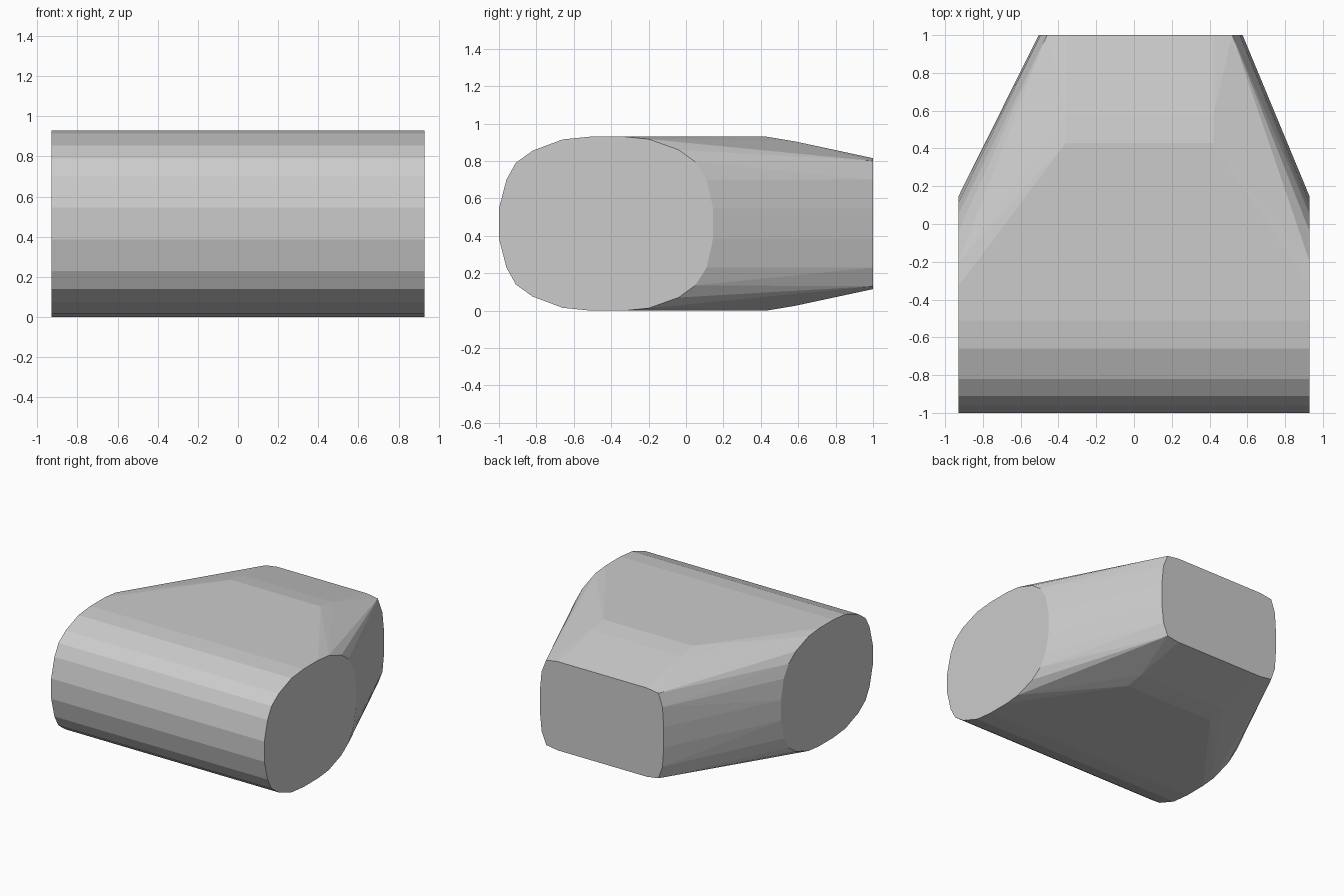
import bpy
import bmesh
from math import radians

cube = bpy.data.objects.get("Cube")
if cube:
    bpy.data.objects.remove(cube, do_unlink=True)

HEIGHT = 0.93
HALF_WIDTH = 0.93


def make_material(name, colour):
    mat = bpy.data.materials.new(name)
    mat.use_nodes = True
    mat.diffuse_color = colour
    mat.node_tree.nodes["Principled BSDF"].inputs["Base Color"].default_value = colour
    return mat


def both_heights(points):
    """Repeat (a, b, z) points mirrored about the middle height."""
    return points + [(x, y, HEIGHT - z) for x, y, z in points]


# Upper half of the rounded side outline, as (y, z)
side_outline = [
    (-1.0, 0.545), (-0.96, 0.70), (-0.91, 0.79), (-0.82, 0.855),
    (-0.66, 0.915), (-0.51, 0.93), (-0.33, 0.93), (-0.20, 0.917),
    (-0.04, 0.86), (0.05, 0.795), (0.11, 0.70), (0.145, 0.545),
]

# Upper half of the narrow back end, as (left x, right x, z)
back_outline = [
    (-0.505, 0.575, 0.545), (-0.495, 0.56, 0.70),
    (-0.46, 0.52, 0.80), (-0.36, 0.42, 0.815),
]

# Bend of the top towards the back end, as (y, z)
top_bend = [(0.43, 0.93), (0.58, 0.905)]

points = []
for side in (-HALF_WIDTH, HALF_WIDTH):
    points += both_heights([(side, y, z) for y, z in side_outline])
for left, right, z in back_outline:
    points += both_heights([(left, 1.0, z), (right, 1.0, z)])
for y, z in top_bend:
    points += both_heights([(-0.36, y, z), (0.42, y, z)])

# Faceted body wrapped around the outlines
bm = bmesh.new()
for p in points:
    bm.verts.new(p)
hull = bmesh.ops.convex_hull(bm, input=bm.verts[:], use_existing_faces=False)
loose = [v for v in bm.verts if not v.link_faces]
bmesh.ops.delete(bm, geom=loose, context="VERTS")
bmesh.ops.dissolve_limit(bm, angle_limit=radians(0.3), verts=bm.verts[:], edges=bm.edges[:])
bmesh.ops.recalc_face_normals(bm, faces=bm.faces[:])

mesh = bpy.data.meshes.new("tapered_body")
bm.to_mesh(mesh)
bm.free()
mesh.materials.append(make_material("plain grey", (0.6, 0.6, 0.6, 1.0)))
body = bpy.data.objects.new("tapered_body", mesh)
bpy.context.collection.objects.link(body)
